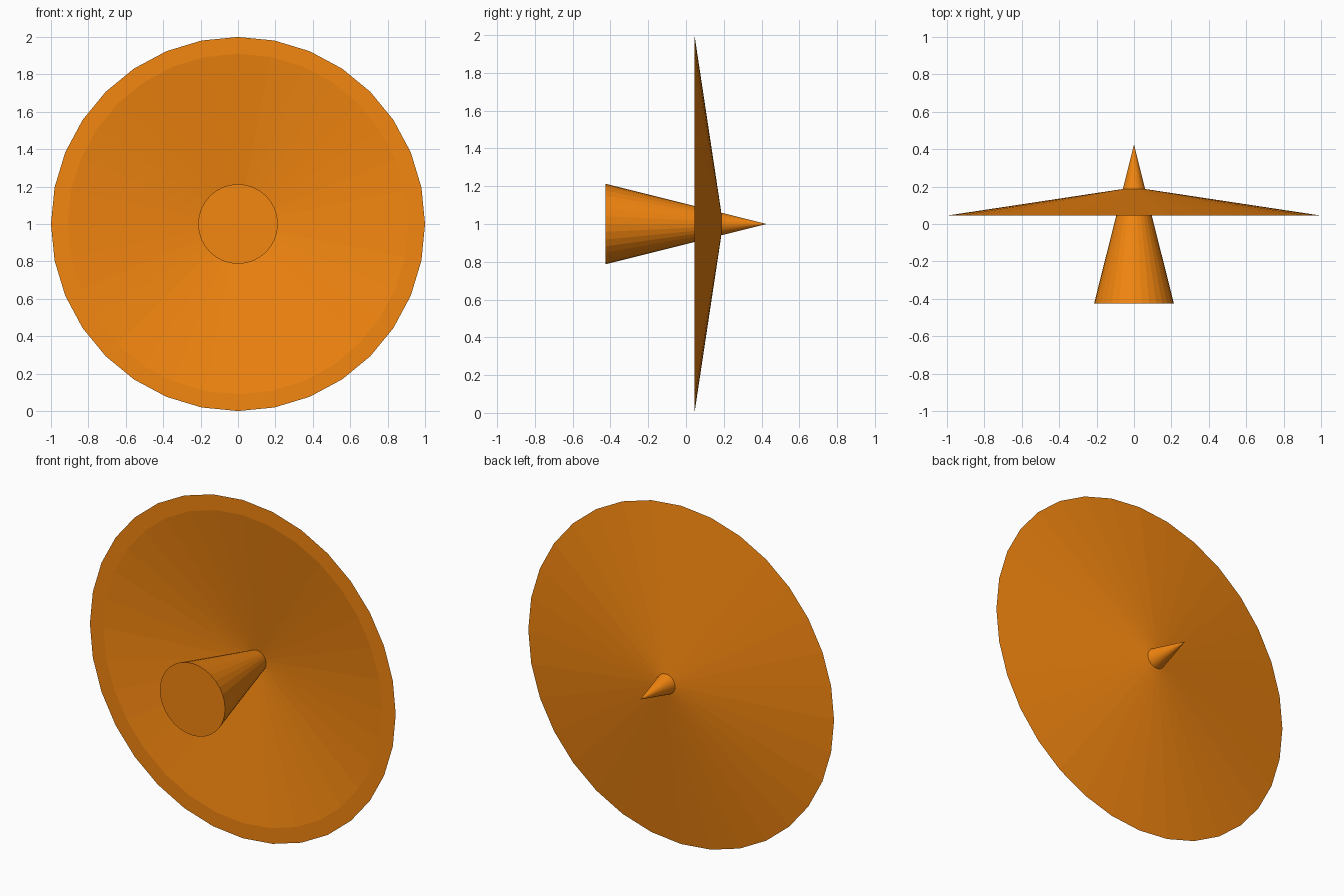
import bpy, bmesh, math
from mathutils import Matrix, Vector

if "Cube" in bpy.data.objects:
    bpy.data.objects.remove(bpy.data.objects["Cube"])

SIDES = 32
CENTRE_Z = 1.0

orange = bpy.data.materials.new("orange")
orange.diffuse_color = (0.9, 0.24, 0.005, 1.0)
orange.use_nodes = True
orange.node_tree.nodes["Principled BSDF"].inputs["Base Color"].default_value = orange.diffuse_color


def lathe(name, profile):
    """Spin a (radius, y) profile around the horizontal y axis."""
    bm = bmesh.new()
    verts = [bm.verts.new((0, y, r)) for r, y in profile]
    edges = [bm.edges.new(pair) for pair in zip(verts, verts[1:])]
    bmesh.ops.spin(bm, geom=verts + edges, cent=(0, 0, 0), axis=(0, 1, 0),
                   angle=math.tau, steps=SIDES, use_duplicate=False)
    bmesh.ops.remove_doubles(bm, verts=bm.verts, dist=1e-4)
    bmesh.ops.recalc_face_normals(bm, faces=bm.faces)
    mesh = bpy.data.meshes.new(name)
    bm.to_mesh(mesh)
    bm.free()
    mesh.materials.append(orange)
    obj = bpy.data.objects.new(name, mesh)
    obj.location.z = CENTRE_Z
    bpy.context.collection.objects.link(obj)
    return obj


# Shallow conical dish with a flat front rim
lathe("dish", [(0, 0.196), (1.0, 0.045), (0.91, 0.045), (0, 0.182)])

# Long spike passing through the dish, blunt end to the front
lathe("centre_spike", [(0, 0.425), (0.213, -0.425), (0, -0.425)])
